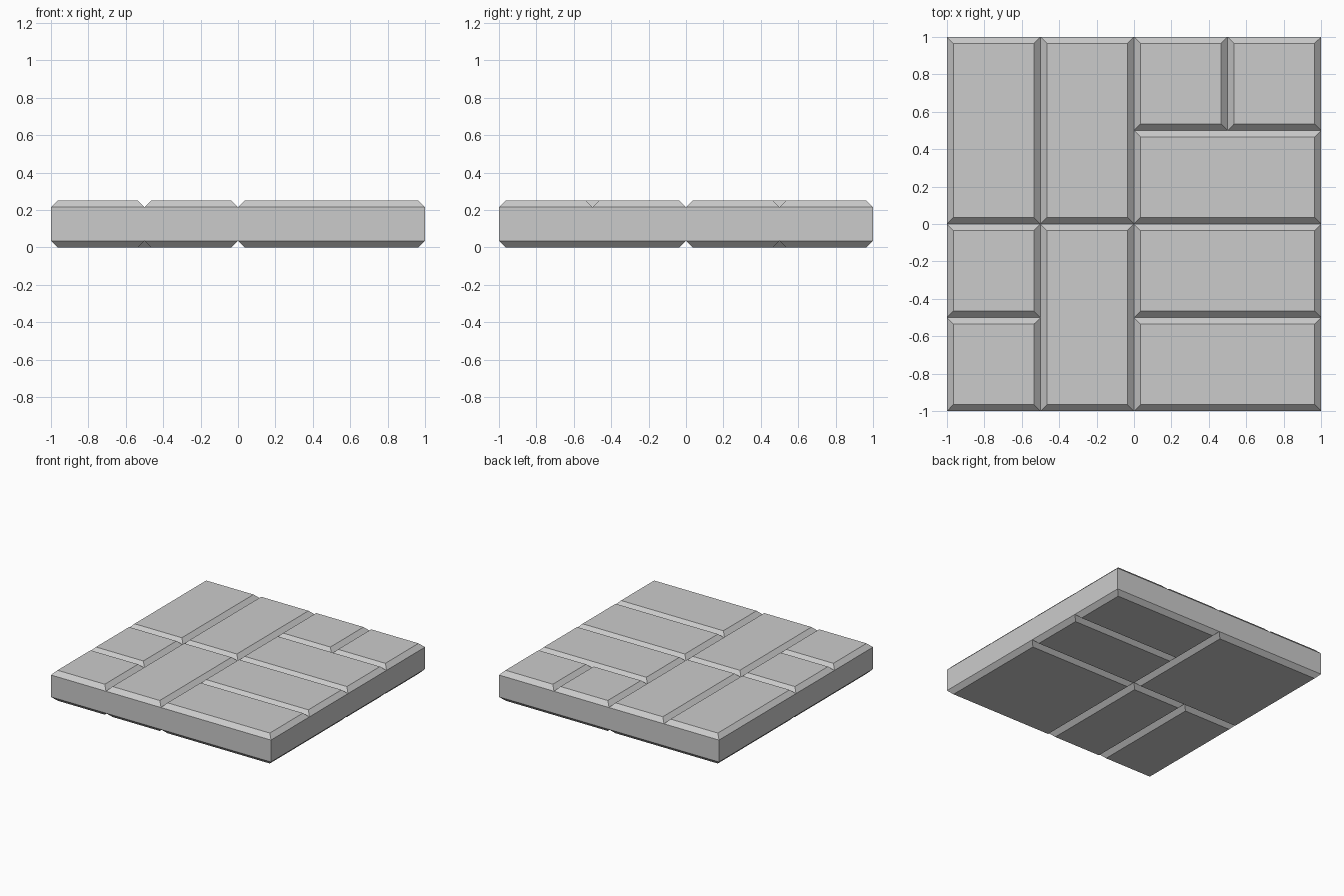
import bpy, bmesh

if "Cube" in bpy.data.objects:
    bpy.data.objects.remove(bpy.data.objects["Cube"])

H = 0.25      # slab thickness
B = 0.035     # chamfer width and depth


def finish(name, bm):
    bmesh.ops.remove_doubles(bm, verts=bm.verts, dist=1e-5)
    mesh = bpy.data.meshes.new(name)
    bm.to_mesh(mesh)
    bm.free()
    obj = bpy.data.objects.new(name, mesh)
    bpy.context.collection.objects.link(obj)
    return obj


def ring(bm, x0, x1, y0, y1, z):
    return [bm.verts.new((x, y, z)) for x, y in ((x0, y0), (x1, y0), (x1, y1), (x0, y1))]


def bridge(bm, low, high):
    for i in range(4):
        j = (i + 1) % 4
        bm.faces.new((low[i], low[j], high[j], high[i]))


def tiles(name, cells, z_base, z_face):
    """Chamfered tiles that meet in V-shaped grooves."""
    bm = bmesh.new()
    for x0, x1, y0, y1 in cells:
        base = ring(bm, x0, x1, y0, y1, z_base)
        face = ring(bm, x0 + B, x1 - B, y0 + B, y1 - B, z_face)
        if z_face > z_base:
            bridge(bm, base, face)
            bm.faces.new(face)
        else:
            bridge(bm, face, base)
            bm.faces.new(face[::-1])
    return finish(name, bm)


# Upper tiles: x0, x1, y0, y1
top = [(-1, -.5, 0, 1), (-.5, 0, 0, 1),
       (0, .5, .5, 1), (.5, 1, .5, 1), (0, 1, 0, .5),
       (-1, -.5, -.5, 0), (-1, -.5, -1, -.5), (-.5, 0, -1, 0),
       (0, 1, -.5, 0), (0, 1, -1, -.5)]
tiles("top_tiles", top, H - B, H)

# Underside tiles
bottom = [(-1, 0, 0, 1), (0, 1, .5, 1), (0, 1, 0, .5),
          (-1, -.5, -1, 0), (-.5, 0, -1, 0), (0, 1, -1, 0)]
tiles("bottom_tiles", bottom, B, 0)

# Plain vertical side walls joining both tile layers
bm = bmesh.new()
bridge(bm, ring(bm, -1, 1, -1, 1, B), ring(bm, -1, 1, -1, 1, H - B))
finish("slab_sides", bm)
